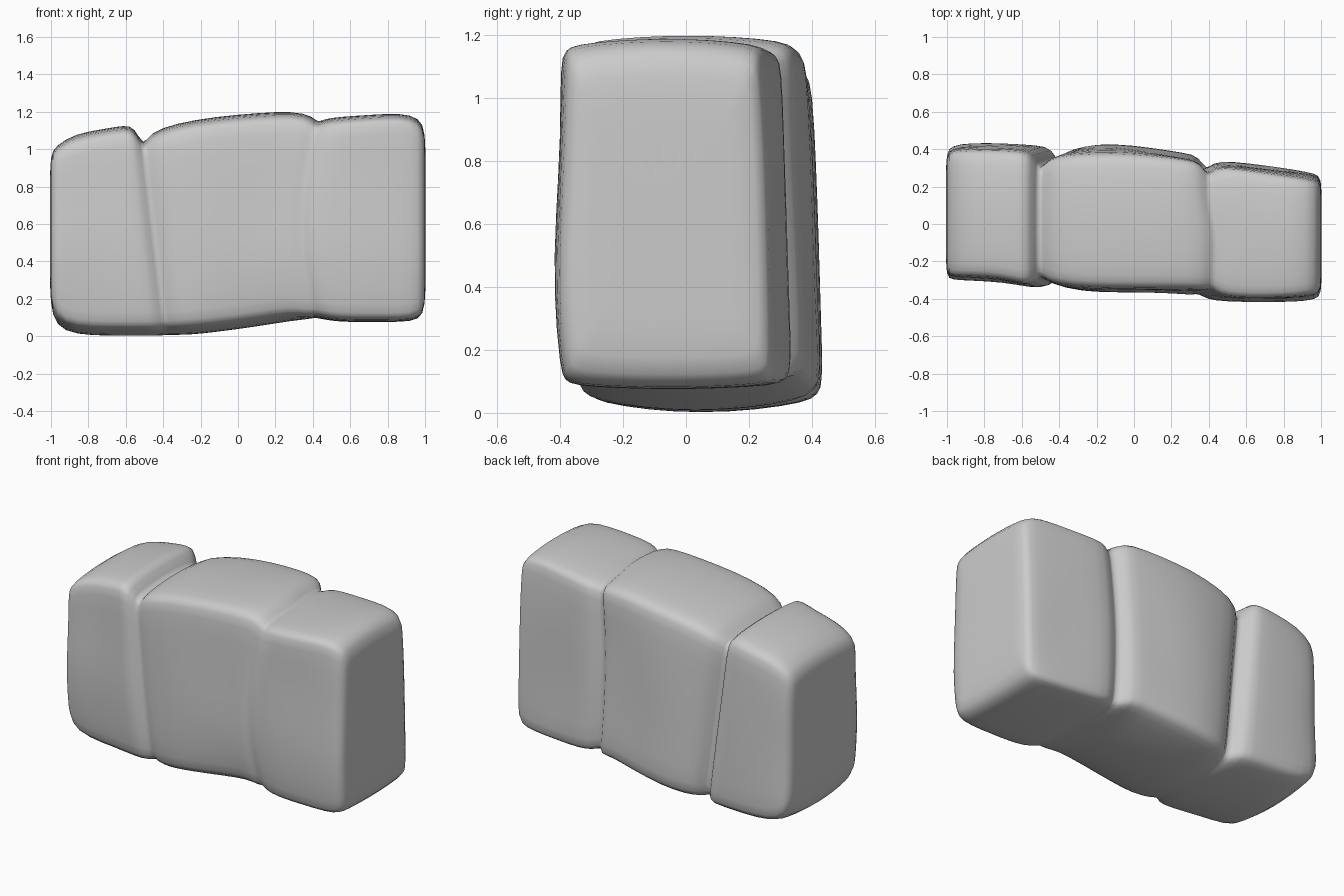
import bpy, bmesh, math
from mathutils import Vector, noise

if "Cube" in bpy.data.objects:
    bpy.data.objects.remove(bpy.data.objects["Cube"])

# Stations along x: x, front y, back y, bottom z, top z, corner radius
STATIONS = [
    (-1.005, -.265, .375, .17, .97, .05),
    (-.975, -.28, .405, .05, 1.02, .05),
    (-.87, -.285, .42, .005, 1.085, .055),
    (-.70, -.295, .42, 0, 1.11, .055),
    (-.56, -.325, .41, 0, 1.13, .055),
    (-.50, -.32, .395, 0, 1.12, .055),
    (-.46, -.275, .29, .005, 1.01, .05),   # left crack
    (-.425, -.315, .37, .005, 1.09, .055),
    (-.30, -.345, .40, .005, 1.14, .06),
    (-.12, -.35, .415, .02, 1.175, .06),
    (.10, -.35, .39, .05, 1.195, .06),
    (.27, -.355, .365, .08, 1.205, .06),
    (.345, -.36, .35, .09, 1.18, .055),
    (.385, -.35, .27, .10, 1.14, .05),     # right crack
    (.425, -.385, .32, .09, 1.165, .05),
    (.52, -.40, .32, .075, 1.175, .05),
    (.70, -.40, .295, .075, 1.185, .05),
    (.87, -.395, .275, .075, 1.195, .045),
    (.97, -.385, .26, .085, 1.17, .045),
    (1.003, -.36, .24, .15, 1.10, .045),
]


def lean(x, y, z):
    # Slant the left crack and bow the right one
    left = math.exp(-((x + .46) / .2) ** 2) * -.12 * (z - .65)
    bow = .06 - .12 * (1 - ((z - .6) / .55) ** 2)
    right = math.exp(-((x - .385) / .2) ** 2) * bow * (.8 if y < 0 else .3)
    return left + right


def section(x, yf, yb, zb, zt, r):
    # Rounded rectangle with slightly crowned sides
    corners = [(yb - r, zt - r, 0), (yf + r, zt - r, 90),
               (yf + r, zb + r, 180), (yb - r, zb + r, 270)]
    arcs = [[Vector((cy + r * math.cos(math.radians(a + d)),
                     cz + r * math.sin(math.radians(a + d))))
             for d in (0, 45, 90)] for cy, cz, a in corners]
    pts = []
    for i, arc in enumerate(arcs):
        nxt = arcs[(i + 1) % 4][0]
        pts += arc + [arc[2].lerp(nxt, k / 4) for k in (1, 2, 3)]
    yc, zc = (yf + yb) / 2, (zb + zt) / 2
    ring = []
    for y, z in pts:
        v = (y - yc) / ((yb - yf) / 2)
        w = (z - zc) / ((zt - zb) / 2)
        # Back leans outward at the foot, front swells below the middle
        if v > 0:
            y += v * .02 * (.6 - z) / .6
        else:
            y += v * .022 * math.exp(-((z - .45) / .25) ** 2)
        z -= w * (.025 if w > 0 else (.045 if x < .3 else .015)) * v * v
        n = noise.noise(Vector((x * 3, y * 3, z * 3))) * .012
        ring.append(Vector((x + lean(x, y, z), y + n * v, z)))
    return ring


# Three-lobed boulder, lofted end to end
bm = bmesh.new()
rings = [section(*s) for s in STATIONS]
for end in (0, -1):
    c = sum(rings[end], Vector()) / len(rings[end])
    inner = [c.lerp(p, .55) for p in rings[end]]
    rings.insert(0 if end == 0 else len(rings), inner)
loops = [[bm.verts.new(p) for p in ring] for ring in rings]
n = len(loops[0])
for a, b in zip(loops, loops[1:]):
    for i in range(n):
        j = (i + 1) % n
        bm.faces.new((a[i], a[j], b[j], b[i]))
bm.faces.new(loops[0])
bm.faces.new(loops[-1])
bmesh.ops.recalc_face_normals(bm, faces=bm.faces)
mesh = bpy.data.meshes.new("cracked_boulder")
bm.to_mesh(mesh)
bm.free()
mesh.shade_smooth()
rock = bpy.data.objects.new("cracked_boulder", mesh)
bpy.context.collection.objects.link(rock)
sub = rock.modifiers.new("smooth", 'SUBSURF')
sub.levels = sub.render_levels = 1
